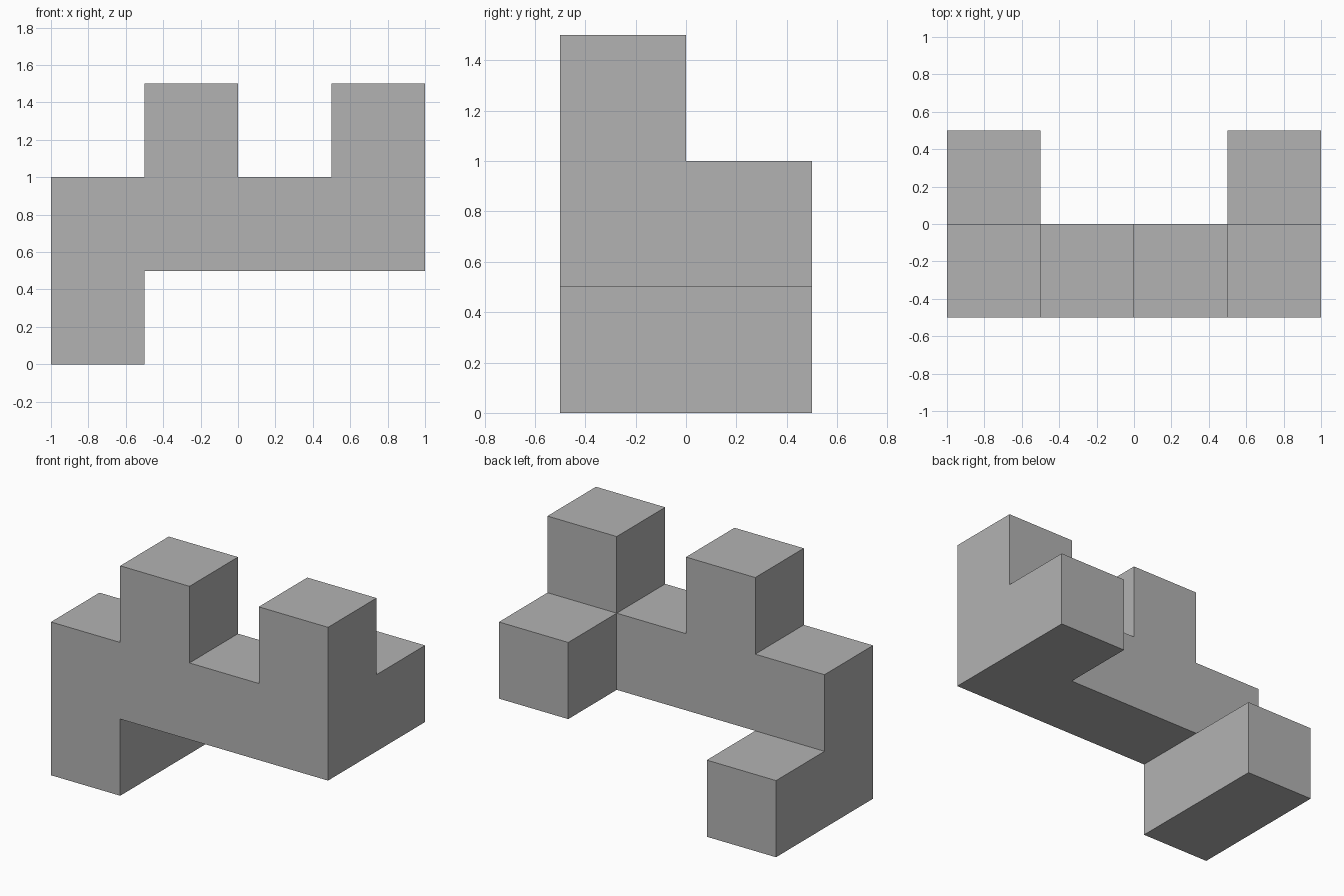
import bpy
import bmesh
from mathutils import Vector

cube = bpy.data.objects.get("Cube")
if cube:
    bpy.data.objects.remove(cube, do_unlink=True)

SIZE = 0.5
ORIGIN = Vector((-1, -0.5, 0))

# Cells of the block piece as (column, depth, level)
bar = [(i, 0, 1) for i in range(4)]
posts = [(1, 0, 2), (3, 0, 2)]
foot = [(0, 0, 0), (0, 1, 0)]
back_arm = [(3, 1, 1)]
cells = set(bar + posts + foot + back_arm)

# Outer skin: one quad wherever a cell has no neighbour
bm = bmesh.new()
for cell in cells:
    centre = Vector(cell) + Vector((0.5, 0.5, 0.5))
    for axis in range(3):
        for sign in (-1, 1):
            normal = Vector((0, 0, 0))
            normal[axis] = sign
            if tuple(int(c + n) for c, n in zip(cell, normal)) in cells:
                continue
            u = Vector((0, 0, 0))
            u[(axis + 1) % 3] = 0.5
            v = normal.cross(u)
            middle = centre + normal * 0.5
            corners = (middle - u - v, middle + u - v, middle + u + v, middle - u + v)
            bm.faces.new([bm.verts.new(ORIGIN + p * SIZE) for p in corners])

# Weld the skin and merge coplanar quads into clean flat faces
bmesh.ops.remove_doubles(bm, verts=bm.verts[:], dist=0.001)
bmesh.ops.dissolve_limit(bm, angle_limit=0.01, verts=bm.verts[:], edges=bm.edges[:])
bmesh.ops.recalc_face_normals(bm, faces=bm.faces[:])

mesh = bpy.data.meshes.new("block_piece")
bm.to_mesh(mesh)
bm.free()

# Plain grey material
grey = bpy.data.materials.new("grey")
grey.use_nodes = True
colour = (0.45, 0.45, 0.45, 1)
grey.diffuse_color = colour
grey.node_tree.nodes["Principled BSDF"].inputs["Base Color"].default_value = colour
mesh.materials.append(grey)

bpy.context.scene.collection.objects.link(bpy.data.objects.new("block_piece", mesh))
